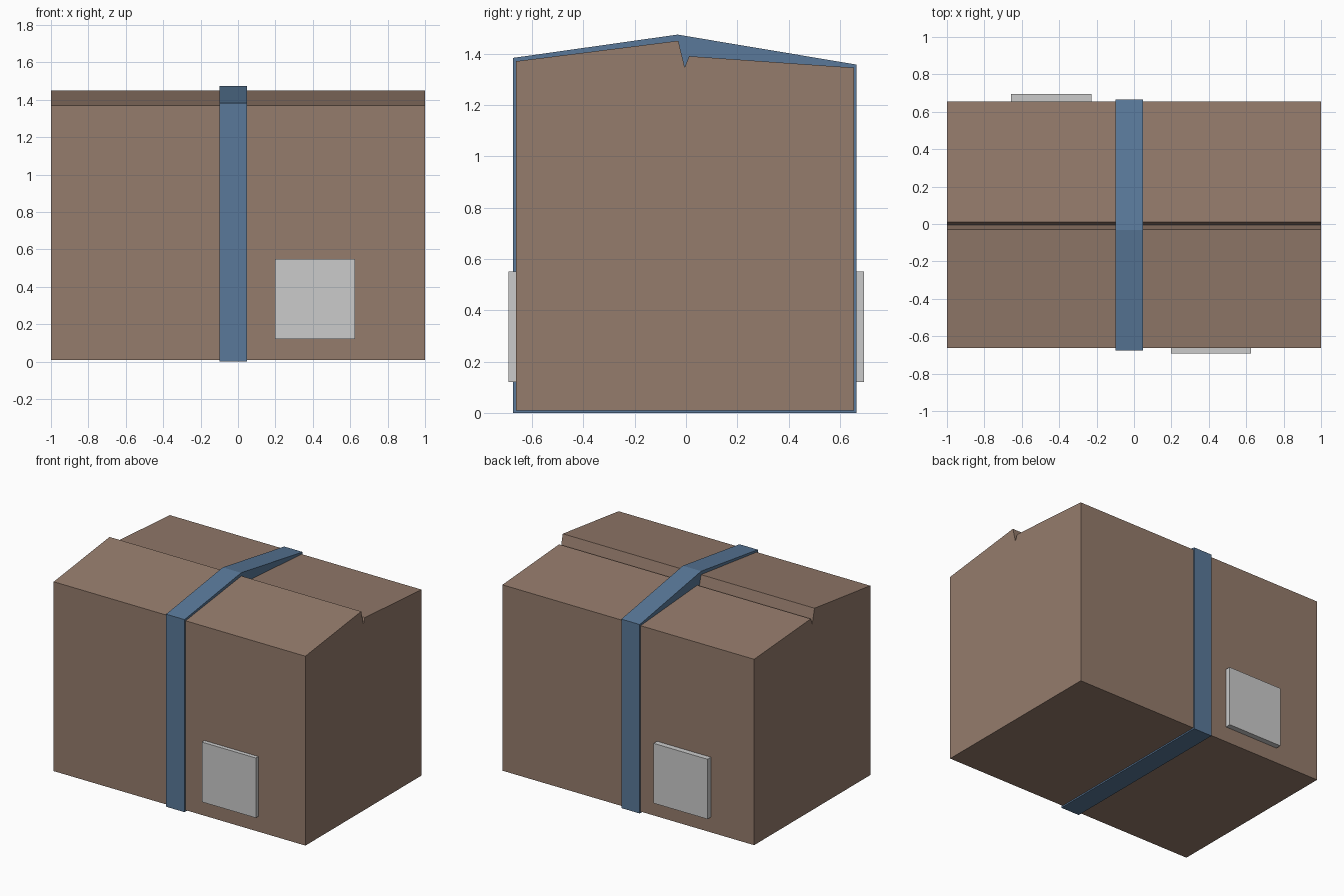
import bpy, bmesh

if "Cube" in bpy.data.objects:
    bpy.data.objects.remove(bpy.data.objects["Cube"])


def material(name, rgb):
    m = bpy.data.materials.new(name)
    m.diffuse_color = (*rgb, 1)
    m.use_nodes = True
    m.node_tree.nodes["Principled BSDF"].inputs["Base Color"].default_value = m.diffuse_color
    return m


def extrude_x(name, profile, x0, x1, mat=None):
    """Extrude a closed (y, z) profile along x."""
    bm = bmesh.new()
    face = bm.faces.new([bm.verts.new((x0, y, z)) for y, z in profile])
    ext = bmesh.ops.extrude_face_region(bm, geom=[face], use_keep_orig=True)
    moved = [v for v in ext["geom"] if isinstance(v, bmesh.types.BMVert)]
    bmesh.ops.translate(bm, vec=(x1 - x0, 0, 0), verts=moved)
    bmesh.ops.recalc_face_normals(bm, faces=bm.faces)
    me = bpy.data.meshes.new(name)
    bm.to_mesh(me)
    bm.free()
    obj = bpy.data.objects.new(name, me)
    bpy.context.collection.objects.link(obj)
    if mat:
        me.materials.append(mat)
    return obj


cardboard = material("cardboard", (0.30, 0.20, 0.15))
blue = material("blue_tape", (0.10, 0.19, 0.32))

# Box body with two slightly lifted lid flaps meeting in a notch
extrude_x("box", [(-0.663, 0.01), (-0.663, 1.37), (-0.03, 1.45), (-0.005, 1.347),
                  (0.012, 1.39), (0.655, 1.345), (0.655, 0.01)], -1, 1, cardboard)

# Tape band wrapped around the middle
extrude_x("tape_band", [(-0.675, 0), (-0.675, 1.383), (-0.033, 1.474),
                        (0.665, 1.357), (0.665, 0)], -0.098, 0.048, blue)

# Labels on the front and the back
for name, y0, y1, x0, x1 in (("front_label", -0.692, -0.66, 0.197, 0.626),
                             ("back_label", 0.652, 0.694, -0.657, -0.228)):
    extrude_x(name, [(y0, 0.12), (y1, 0.12), (y1, 0.55), (y0, 0.55)], x0, x1)
